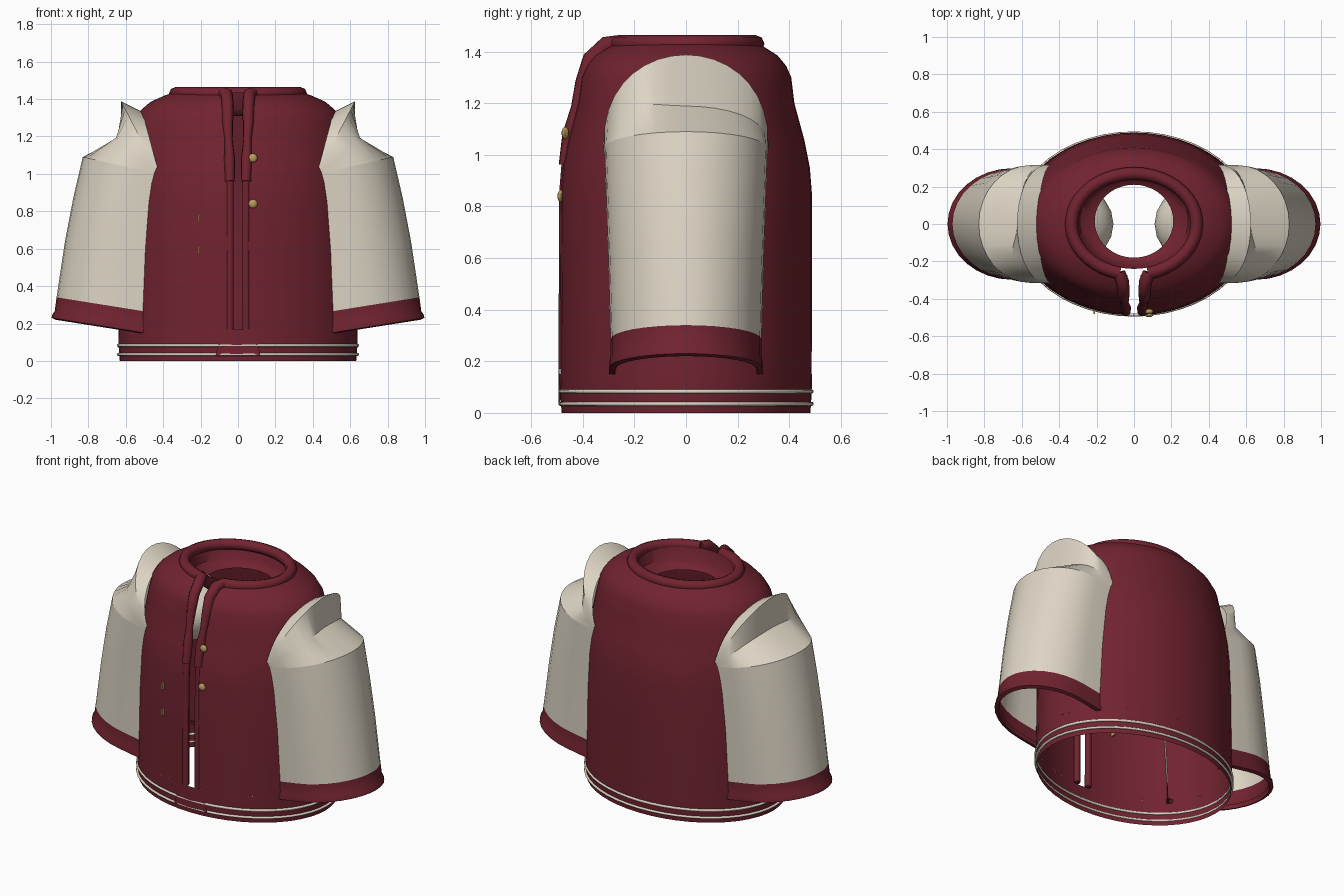
import bpy, bmesh
from math import sin, cos, pi, asin, sqrt, radians
from mathutils import Matrix

if "Cube" in bpy.data.objects:
    bpy.data.objects.remove(bpy.data.objects["Cube"])


def material(name, rgb):
    m = bpy.data.materials.new(name)
    m.diffuse_color = (*rgb, 1)
    m.use_nodes = True
    m.node_tree.nodes["Principled BSDF"].inputs["Base Color"].default_value = m.diffuse_color
    return m


RED = material("maroon wool", (0.165, 0.017, 0.029))
CREAM = material("cream leather", (0.73, 0.67, 0.56))
GOLD = material("brass", (0.48, 0.33, 0.11))


def finish(ob, mat, angle=35):
    ob.data.materials.append(mat)
    bpy.ops.object.select_all(action='DESELECT')
    ob.select_set(True)
    bpy.context.view_layer.objects.active = ob
    bpy.ops.object.shade_smooth_by_angle(angle=radians(angle))
    return ob


def add_mesh(name, bm, mat, angle=35):
    bmesh.ops.recalc_face_normals(bm, faces=bm.faces)
    me = bpy.data.meshes.new(name)
    bm.to_mesh(me)
    bm.free()
    ob = bpy.data.objects.new(name, me)
    bpy.context.collection.objects.link(ob)
    return finish(ob, mat, angle)


def loft(name, rows, mat, closed=False, angle=35):
    """Skin a list of equally long point rows."""
    bm = bmesh.new()
    vs = [[bm.verts.new(p) for p in r] for r in rows]
    n = len(rows[0])
    for a, b in zip(vs, vs[1:]):
        for i in range(n if closed else n - 1):
            j = (i + 1) % n
            bm.faces.new((a[i], a[j], b[j], b[i]))
    return add_mesh(name, bm, mat, angle)


def tube(name, pts, mat, cyclic=False):
    """Round tube through (x, y, z, radius) points."""
    cu = bpy.data.curves.new(name, 'CURVE')
    cu.dimensions = '3D'
    cu.bevel_depth = 1.0
    cu.bevel_resolution = 2
    cu.use_fill_caps = True
    sp = cu.splines.new('POLY')
    sp.points.add(len(pts) - 1)
    for p, (x, y, z, r) in zip(sp.points, pts):
        p.co = (x, y, z, 1)
        p.radius = r
    sp.use_cyclic_u = cyclic
    ob = bpy.data.objects.new(name, cu)
    bpy.context.collection.objects.link(ob)
    bpy.ops.object.select_all(action='DESELECT')
    ob.select_set(True)
    bpy.context.view_layer.objects.active = ob
    bpy.ops.object.convert(target='MESH')
    return finish(bpy.context.object, mat, 50)


def oval(z, rx, ry, n=48, gap=0.0, cy=0.0):
    """Oval starting at the front; a gap leaves an opening there."""
    a0 = asin(gap / rx)
    span = 2 * pi - 2 * a0
    steps = n - 1 if gap else n
    return [(rx * sin(a0 + span * i / steps), cy - ry * cos(a0 + span * i / steps), z)
            for i in range(n)]


# Torso: closed hem band, then a shell split down the front
loft("hem_band", [oval(z, rx, ry) for z, rx, ry in
                  [(0, .632, .482), (.06, .637, .486), (.11, .64, .488), (.17, .638, .487)]],
     RED, True)
PROFILE = [(.17, .638, .487), (.6, .63, .489), (.85, .618, .488), (.95, .61, .48),
           (1.06, .598, .458), (1.2, .575, .42), (1.3, .548, .408), (1.345, .515, .388),
           (1.385, .468, .355), (1.42, .39, .30), (1.435, .345, .275)]
loft("torso", [oval(z, rx, ry, 49, 0.035) for z, rx, ry in PROFILE], RED)

# Thin stripes around the hem
for k, z in enumerate((.035, .083)):
    tube(f"hem_stripe_{k}", [(x, y, zz, .008) for x, y, zz in oval(z, .64, .487)], CREAM, True)

# Collar roll and inner neck lining
tube("collar", [(x, y, z, .034) for x, y, z in oval(1.43, .335, .27, 41, .075)], RED)
loft("neck_lining", [oval(z, rx, ry, cy=.015) for z, rx, ry in
                     [(1.435, .315, .255), (1.35, .29, .235), (1.32, .25, .215),
                      (1.31, .21, .195)]], RED, True)

# Front edging: thick upper lapel rolls and slim lower plackets
for s, side in ((-1, "left"), (1, "right")):
    tube(f"lapel_{side}", [(s * .08, -.26, 1.43, .034), (s * .06, -.31, 1.425, .034),
                           (s * .055, -.37, 1.37, .033), (s * .055, -.40, 1.28, .03),
                           (s * .05, -.425, 1.18, .022), (s * .045, -.45, 1.08, .03),
                           (s * .043, -.468, .96, .026)], RED)
    tube(f"placket_{side}", [(s * .043, -.462, .97, .02), (s * .043, -.472, .85, .02),
                             (s * .043, -.474, .17, .02)], RED)

# Wedge joining the plackets to the hem
loft("hem_wedge", [[(-.12, -.487, .03), (0, -.494, .03), (.12, -.487, .03)],
                   [(-.10, -.487, .10), (0, -.494, .10), (.10, -.487, .10)],
                   [(-.055, -.49, .17), (0, -.494, .17), (.055, -.49, .17)]], RED)

# Snap buttons, and the edges of two sunken pocket snaps
for k, (z, y) in enumerate(((1.085, -.468), (.84, -.484))):
    bm = bmesh.new()
    bmesh.ops.create_uvsphere(bm, u_segments=12, v_segments=8, radius=.024,
                              matrix=Matrix.Translation((.08, y, z)) @ Matrix.Diagonal((1, .6, 1, 1)))
    add_mesh(f"button_{k}", bm, GOLD)
for k, z in enumerate((.765, .595)):
    bm = bmesh.new()
    bmesh.ops.create_cube(bm, size=1, matrix=Matrix.Translation((-.213, -.455, z))
                          @ Matrix.Diagonal((.009, .05, .046, 1)))
    add_mesh(f"pocket_snap_{k}", bm, GOLD)

# Sleeves
N = 19


def sleeve_ring(s, xi, xc, xo, ry, zi, zo, hook=True):
    """Open C-shaped section, tilted up outward, its ends tucked into the torso."""
    pts = [(xi, -ry)]
    for i in range(N - 2):
        t = pi * i / (N - 3)
        pts.append((xc + (xo - xc) * sin(t), -ry * cos(t)))
    pts.append((xi, ry))
    if hook:
        pts = [(xi - .04, -ry * .8)] + pts + [(xi - .04, ry * .8)]
    return [(s * x, y, zi + (zo - zi) * (x - xi) / (xo - xi)) for x, y in pts]


def arch(s, x0, x1, z0, z1):
    """Arch over the shoulder from the front to the back of the armhole."""
    out = []
    for i in range(N):
        t = pi * i / (N - 1)
        k = max(sin(t), 0) ** .85
        out.append((s * (x0 + (x1 - x0) * k), -.32 * cos(t), z0 + (z1 - z0) * k))
    return out


TOP = (.43, .55, .83, .315, 1.0, 1.09)
CUFF = (.5, .63, .97, .292, .265, .34)
for s, side in ((-1, "left"), (1, "right")):
    loft(f"sleeve_{side}", [sleeve_ring(s, *r) for r in
                            [TOP, (.46, .58, .88, .308, .8, .875),
                             (.485, .6, .925, .3, .57, .64), CUFF]], CREAM)
    loft(f"cuff_{side}", [sleeve_ring(s, *r) for r in
                          [CUFF, (.5, .645, .98, .292, .19, .265),
                           (.5, .65, .992, .298, .172, .25), (.5, .65, .997, .298, .15, .23),
                           (.5, .65, .975, .275, .145, .22), (.5, .65, .965, .27, .17, .245)]], RED)

    # Crumpled shoulder: raised rim, folded in behind, draped to the sleeve top
    seam = arch(s, .43, .51, 1.03, 1.33)
    rim = arch(s, .44, .625, 1.03, 1.388)
    top = sleeve_ring(s, *TOP, hook=False)
    fold = []
    for i, (a, b) in enumerate(zip(rim, top)):
        f = i / (N - 1)
        w = sin(pi * f) * min(1, max(0, (f - .22) * 4))
        fold.append(((a[0] + b[0]) / 2 - s * .105 * w, (a[1] + b[1]) / 2,
                     (a[2] + b[2]) / 2 - .05 * w))
    loft(f"shoulder_{side}", [seam, rim, fold, top], CREAM, angle=28)

    # Inner end of the sleeve bulging into the torso
    bm = bmesh.new()
    bmesh.ops.create_uvsphere(bm, u_segments=24, v_segments=14, radius=1,
                              matrix=Matrix.Translation((s * .46, 0, 1.07))
                              @ Matrix.Diagonal((.35, .26, .22, 1)))
    bmesh.ops.delete(bm, geom=[v for v in bm.verts if v.co.x * s > .5], context='VERTS')
    add_mesh(f"sleeve_lining_{side}", bm, CREAM)
